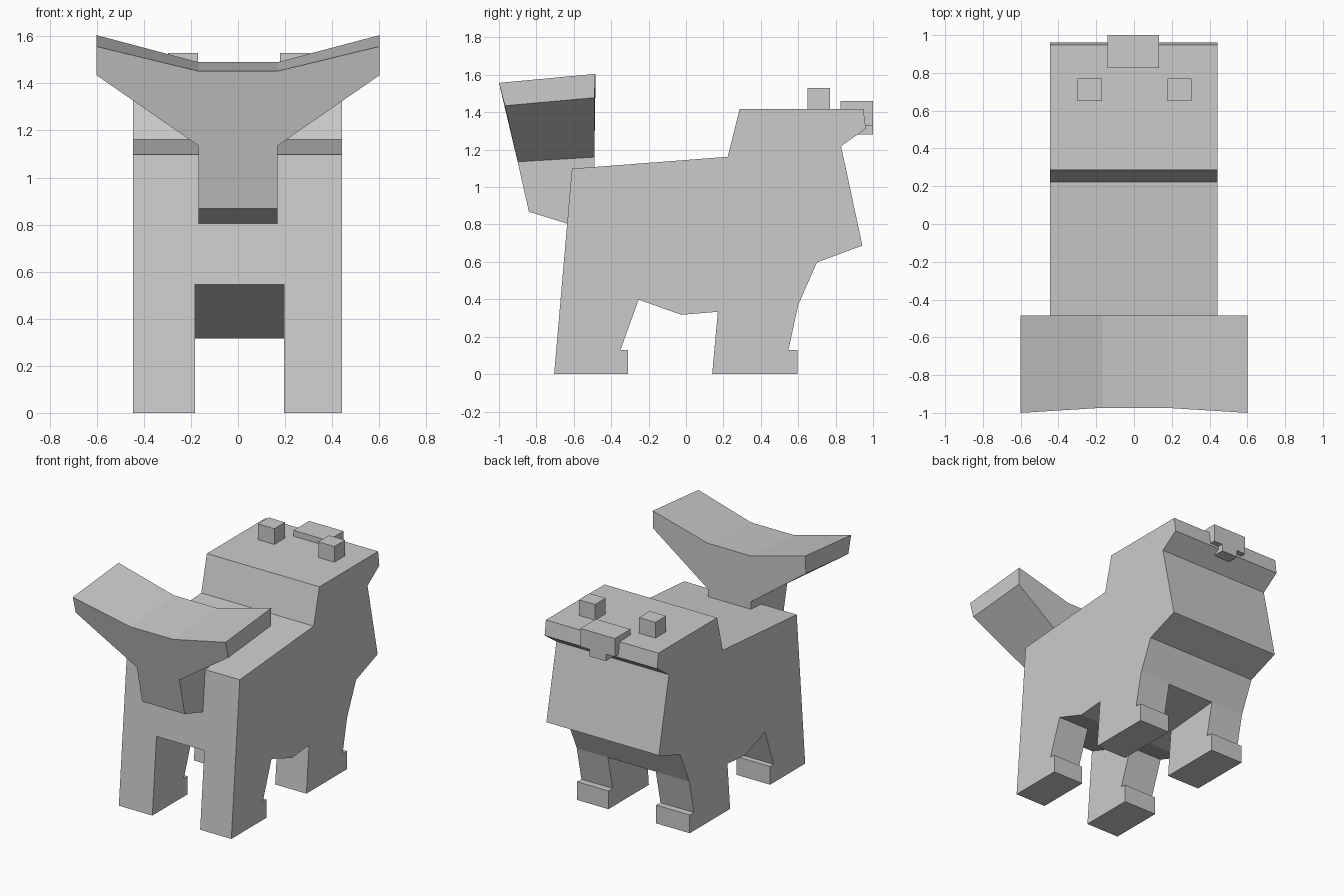
import bpy, bmesh

if "Cube" in bpy.data.objects:
    bpy.data.objects.remove(bpy.data.objects["Cube"])


def loft(name, ring_a, ring_b):
    """Solid between two matching rings of 3D points."""
    bm = bmesh.new()
    a = [bm.verts.new(p) for p in ring_a]
    b = [bm.verts.new(p) for p in ring_b]
    n = len(a)
    bm.faces.new(a)
    bm.faces.new(b[::-1])
    for i in range(n):
        j = (i + 1) % n
        bm.faces.new((a[j], a[i], b[i], b[j]))
    bmesh.ops.recalc_face_normals(bm, faces=bm.faces)
    me = bpy.data.meshes.new(name)
    bm.to_mesh(me)
    bm.free()
    ob = bpy.data.objects.new(name, me)
    bpy.context.collection.objects.link(ob)
    return ob


def side_prism(name, yz, x0, x1):
    return loft(name, [(x0, y, z) for y, z in yz], [(x1, y, z) for y, z in yz])


def front_prism(name, xz, y0, y1):
    return loft(name, [(x, y0, z) for x, z in xz], [(x, y1, z) for x, z in xz])


def box(name, x0, x1, y0, y1, z0, z1):
    return side_prism(name, [(y0, z0), (y1, z0), (y1, z1), (y0, z1)], x0, x1)


# Body, head and legs: one side silhouette
body = side_prism("body", [
    (-0.705, 0), (-0.31, 0), (-0.31, 0.13), (-0.35, 0.13), (-0.253, 0.398),
    (-0.025, 0.317), (0.17, 0.333), (0.14, 0), (0.595, 0), (0.595, 0.13),
    (0.548, 0.13), (0.6, 0.37), (0.70, 0.597), (0.943, 0.687), (0.829, 1.219),
    (0.962, 1.312), (0.948, 1.418), (0.287, 1.418), (0.223, 1.162),
    (-0.61, 1.098)], -0.446, 0.441)

# Channel between left and right legs, following the belly line
gap = side_prism("leg_gap_cutter", [
    (-0.9, -0.1), (0.9, -0.1), (0.9, 0.396), (-0.025, 0.3165), (-0.9, 0.634)],
    -0.182, 0.195)
gap.hide_render = True
gap.hide_set(True)
cut = body.modifiers.new("leg_gap", 'BOOLEAN')
cut.operation = 'DIFFERENCE'
cut.solver = 'EXACT'
cut.object = gap

# Flared tail: x, back y, back z, front y, front z for the right half
half = [(0.168, -0.84, 0.868, -0.49, 0.76), (0.168, -0.90, 1.135, -0.49, 1.16),
        (0.602, -0.968, 1.435, -0.49, 1.478), (0.602, -1.0, 1.557, -0.485, 1.605),
        (0.168, -0.973, 1.452, -0.485, 1.49)]
outline = half + [(-p[0], *p[1:]) for p in reversed(half)]
loft("tail", [(x, yb, zb) for x, yb, zb, _, _ in outline],
     [(x, yf, zf) for x, _, _, yf, zf in outline])

# Eye blocks on top of the head
box("left_eye", -0.298, -0.169, 0.65, 0.77, 1.38, 1.53)
box("right_eye", 0.178, 0.305, 0.65, 0.77, 1.38, 1.53)

# T-shaped nose
front_prism("nose", [
    (-0.139, 1.46), (-0.139, 1.33), (-0.068, 1.33), (-0.068, 1.28),
    (0.062, 1.28), (0.062, 1.33), (0.132, 1.33), (0.132, 1.46)], 0.825, 1.0)
